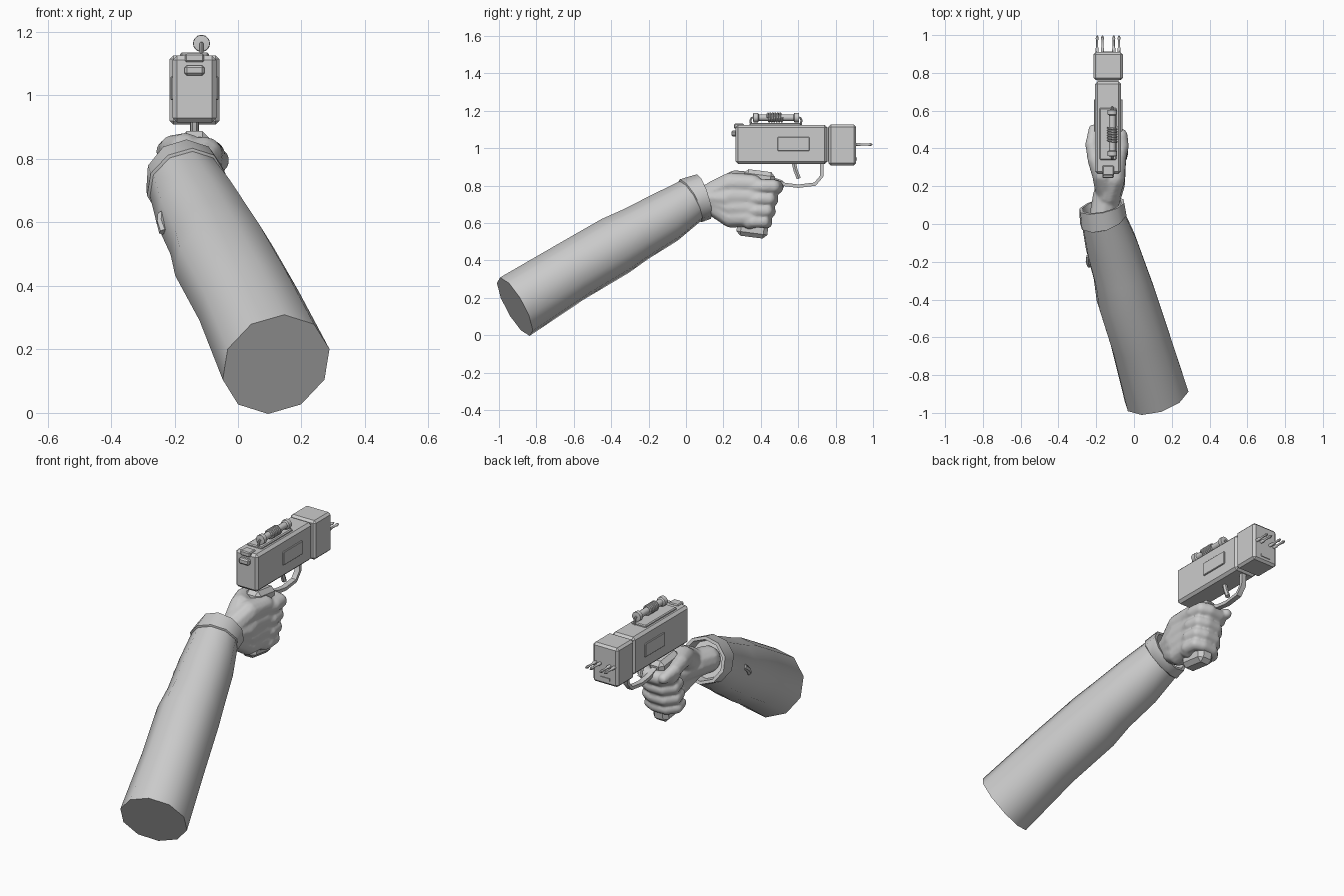
import bpy, bmesh, math
from mathutils import Vector, Matrix

if "Cube" in bpy.data.objects:
    bpy.data.objects.remove(bpy.data.objects["Cube"])

X, Y, Z = Vector((1, 0, 0)), Vector((0, 1, 0)), Vector((0, 0, 1))
CX = -0.137                      # gun centre line


def finish(bm, name, angle=None):
    bmesh.ops.recalc_face_normals(bm, faces=bm.faces)
    me = bpy.data.meshes.new(name)
    bm.to_mesh(me)
    bm.free()
    ob = bpy.data.objects.new(name, me)
    bpy.context.collection.objects.link(ob)
    if angle:
        bpy.ops.object.select_all(action='DESELECT')
        ob.select_set(True)
        bpy.context.view_layer.objects.active = ob
        bpy.ops.object.shade_smooth_by_angle(angle=math.radians(angle))
    return ob


def loft(name, rings, sides, ref=Z, caps=True, angle=40, flat=1.0):
    """Skin through rings of (centre, normal, radius)."""
    bm = bmesh.new()
    loops = []
    for c, n, r in rings:
        n = Vector(n).normalized()
        u = n.cross(ref).normalized()
        v = u.cross(n)
        a0 = math.pi / sides
        loops.append([bm.verts.new(Vector(c) + u * r * math.cos(a0 + 2 * math.pi * i / sides)
                                   + v * r * flat * math.sin(a0 + 2 * math.pi * i / sides))
                      for i in range(sides)])
    for a, b in zip(loops, loops[1:]):
        for i in range(sides):
            j = (i + 1) % sides
            bm.faces.new((a[i], a[j], b[j], b[i]))
    if caps:
        bm.faces.new(loops[0])
        bm.faces.new(loops[-1])
    return finish(bm, name, angle)


def tube(name, pts, r, sides=8, ref=X, flat=1.0):
    pts = [Vector(p) for p in pts]
    rings = []
    for i, p in enumerate(pts):
        t = pts[min(i + 1, len(pts) - 1)] - pts[max(i - 1, 0)]
        rings.append((p, t, r))
    return loft(name, rings, sides, ref, flat=flat)


def turned(name, x, z, profile, sides=12):
    """Round part along y from (y, radius) pairs."""
    return loft(name, [((x, y, z), Y, r) for y, r in profile], sides)


def box(name, lo, hi, bevel=0.0, shear=0.0):
    lo, hi = Vector(lo), Vector(hi)
    bm = bmesh.new()
    bmesh.ops.create_cube(bm, size=1)
    for v in bm.verts:
        v.co = (lo + hi) / 2 + v.co * (hi - lo)
    if bevel:
        bmesh.ops.bevel(bm, geom=bm.edges[:], offset=bevel, segments=1, affect='EDGES')
    if shear:
        for v in bm.verts:
            d = v.co - (lo + hi) / 2
            v.co.y += d.z * shear
            v.co.z -= d.y * shear
    return finish(bm, name)


# Sleeve
n = (-0.27, 0.84, 0.47)
loft("sleeve", [((0.12, -0.915, 0.153), n, 0.177), ((0.035, -0.62, 0.337), n, 0.165),
                ((-0.043, -0.38, 0.477), n, 0.163), ((-0.07, -0.27, 0.54), n, 0.15),
                ((-0.12, -0.11, 0.63), n, 0.142), ((-0.162, 0.025, 0.718), n, 0.122)], 10)
# Hollow cuff
m = (-0.2, 0.93, 0.3)
loft("cuff", [((-0.16, 0.02, 0.716), n, 0.12), ((-0.163, 0.025, 0.719), n, 0.13),
              ((-0.17, 0.096, 0.742), m, 0.125), ((-0.17, 0.096, 0.742), m, 0.108),
              ((-0.162, 0.03, 0.722), n, 0.1)], 10)
# Small sleeve fold
tube("sleeve_fold", [(-0.235, -0.22, 0.57), (-0.243, -0.2, 0.6), (-0.24, -0.17, 0.625)], 0.014, 6, Z)

# Hand: bead chains fused into one smooth skin
hand = bmesh.new()


def chain(*beads):
    for (p, r), (q, s) in zip(beads, beads[1:]):
        p, q = Vector(p), Vector(q)
        steps = max(2, int((q - p).length / 0.012))
        for i in range(steps + 1):
            t = i / steps
            bmesh.ops.create_icosphere(hand, subdivisions=2, radius=r + (s - r) * t,
                                       matrix=Matrix.Translation(p.lerp(q, t)))


chain(((-0.165, 0.05, 0.73), 0.072), ((-0.145, 0.14, 0.735), 0.076), ((-0.12, 0.22, 0.73), 0.076))
for z0, z1, r in ((0.765, 0.81, 0.062), (0.735, 0.74, 0.065), (0.71, 0.68, 0.062), (0.69, 0.63, 0.056)):
    chain(((-0.135, 0.15, z0), r), ((-0.108, 0.24, z1), r), ((-0.088, 0.36, z1), 0.05))
for z, y, r in ((0.795, 0.482, 0.040), (0.728, 0.458, 0.038), (0.665, 0.445, 0.037), (0.607, 0.43, 0.034)):
    chain(((-0.085, 0.34, z), 0.042), ((-0.066, y - 0.07, z), r), ((-0.072, y - 0.015, z), r),
          ((-0.11, y, z - 0.003), r), ((-0.175, y - 0.005, z - 0.006), r),
          ((-0.212, y - 0.045, z - 0.006), r * 0.95), ((-0.2, y - 0.1, z - 0.004), r * 0.85))
chain(((-0.14, 0.19, 0.77), 0.07), ((-0.165, 0.26, 0.825), 0.058), ((-0.205, 0.34, 0.835), 0.042),
      ((-0.222, 0.42, 0.825), 0.037), ((-0.213, 0.5, 0.805), 0.029))
ob = finish(hand, "hand", 180)
rm = ob.modifiers.new("fuse", 'REMESH')
rm.mode, rm.voxel_size, rm.use_smooth_shade = 'VOXEL', 0.008, True
sm = ob.modifiers.new("relax", 'SMOOTH')
sm.factor, sm.iterations = 0.5, 4

# Grip
box("grip", (CX - 0.047, 0.29, 0.525), (CX + 0.047, 0.455, 0.88), 0.022, 0.13)

# Gun body and muzzle block
box("body", (CX - 0.069, 0.265, 0.915), (CX + 0.069, 0.755, 1.125), 0.014)
box("muzzle_neck", (CX - 0.055, 0.74, 0.93), (CX + 0.055, 0.775, 1.11))
box("muzzle_block", (CX - 0.078, 0.762, 0.908), (CX + 0.078, 0.91, 1.126), 0.012)
box("muzzle_slot", (CX - 0.03, 0.9, 0.935), (CX + 0.03, 0.914, 0.95))
for s in (-1, 1):
    x = CX + s * 0.07
    box("side_panel", (x - 0.006, 0.49, 0.985), (x + 0.006, 0.66, 1.06), 0.003)
box("rear_button", (CX - 0.031, 0.243, 1.063), (CX + 0.031, 0.27, 1.095), 0.007)
box("rear_sight", (CX - 0.03, 0.257, 1.105), (CX + 0.03, 0.31, 1.132), 0.005)
box("top_plate", (CX - 0.045, 0.34, 1.12), (CX + 0.045, 0.615, 1.136), 0.005)

# Prongs
for dx in (-0.058, -0.03, 0.03, 0.058):
    turned("prong", CX + dx, 1.02, [(0.9, 0.009), (0.93, 0.009), (0.935, 0.006), (0.975, 0.006),
                                    (0.98, 0.009), (0.99, 0.007), (0.998, 0.003)], 8)

# Top tube with coil and wire ends
tx, tz = -0.115, 1.164
turned("top_tube", tx, tz, [(0.358, 0.012), (0.36, 0.026), (0.385, 0.026), (0.39, 0.018), (0.575, 0.018),
                            (0.58, 0.026), (0.603, 0.026), (0.605, 0.012)])
tube("coil", [(tx + 0.022 * math.cos(a * math.pi / 6), 0.435 + a * 0.0011, tz + 0.022 * math.sin(a * math.pi / 6))
              for a in range(73)], 0.006, 6, Y)
for y, s in ((0.362, -1), (0.6, 1)):
    tube("wire_end", [(tx, y, tz), (tx, y + s * 0.012, tz - 0.002), (tx, y + s * 0.017, tz - 0.014),
                      (tx, y + s * 0.014, 1.12)], 0.006)

# Trigger guard and trigger
tube("trigger_guard", [(CX, 0.727, 0.925), (CX, 0.725, 0.85), (CX, 0.69, 0.808), (CX, 0.6, 0.797),
                       (CX, 0.53, 0.806), (CX, 0.45, 0.835)], 0.013, 4, X, 1.6)
tube("trigger", [(CX, 0.576, 0.925), (CX, 0.585, 0.885), (CX, 0.603, 0.838)], 0.013, 6)
